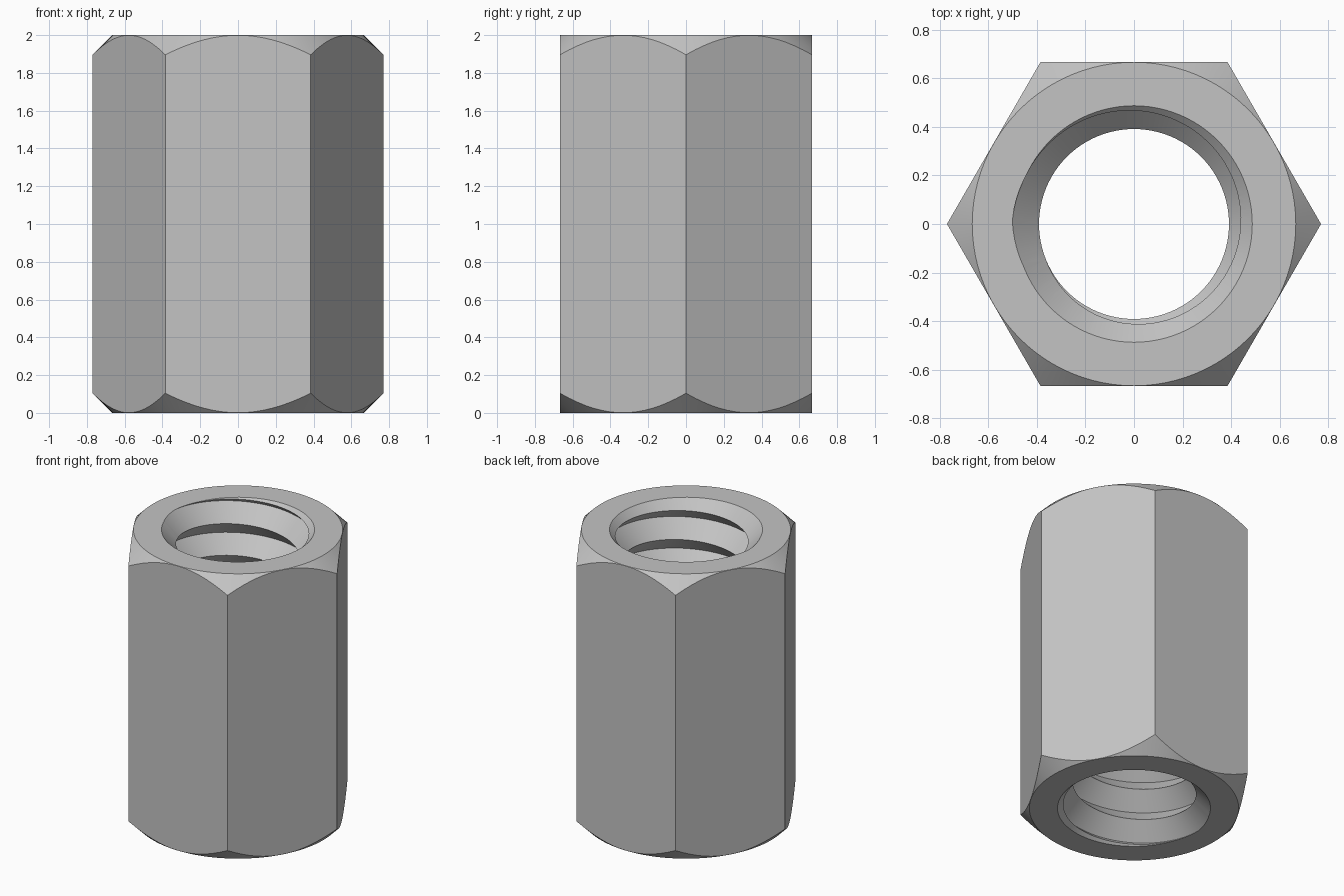
import bpy
import bmesh
from math import cos, sin, tau, pi

HEIGHT = 2.0
CORNER = 0.77       # centre to hexagon corner
FLAT = 0.666        # centre to hexagon flat
MINOR, MAJOR = 0.391, 0.501
PITCH = 0.222
SINK = 0.487        # countersink radius at each end
SEGMENTS = 96

if "Cube" in bpy.data.objects:
    bpy.data.objects.remove(bpy.data.objects["Cube"], do_unlink=True)

steel = bpy.data.materials.new("grey steel")
steel.use_nodes = True
colour = (0.55, 0.55, 0.55, 1)
steel.diffuse_color = colour
steel.node_tree.nodes["Principled BSDF"].inputs["Base Color"].default_value = colour


def finish(name, bm):
    """Turn a bmesh into a linked object with outward normals."""
    bmesh.ops.recalc_face_normals(bm, faces=bm.faces)
    mesh = bpy.data.meshes.new(name)
    bm.to_mesh(mesh)
    bm.free()
    mesh.materials.append(steel)
    obj = bpy.data.objects.new(name, mesh)
    bpy.context.collection.objects.link(obj)
    return obj


def turned(name, profile, sides):
    """Closed solid of revolution from (radius, z) pairs."""
    bm = bmesh.new()
    rings = [[bm.verts.new((r * cos(tau * i / sides), r * sin(tau * i / sides), z))
              for i in range(sides)] for r, z in profile]
    for low, high in zip(rings, rings[1:]):
        for i in range(sides):
            j = (i + 1) % sides
            bm.faces.new((low[i], low[j], high[j], high[i]))
    bm.faces.new(rings[0])
    bm.faces.new(rings[-1])
    return finish(name, bm)


def thread(name, turns):
    """Closed screw-shaped solid with a sharp V thread, right-handed."""
    n = SEGMENTS
    start = 1.89 - PITCH * (turns - 2)

    def helix(radius, offset, count):
        return [bm.verts.new((radius * cos(tau * j / n - pi),
                              radius * sin(tau * j / n - pi),
                              start + offset + PITCH * j / n)) for j in range(count)]

    bm = bmesh.new()
    crest = helix(MINOR, 0, n * (turns + 1) + 1)
    root = helix(MAJOR, PITCH / 2, n * turns + 1)
    for j in range(n * turns):
        bm.faces.new((crest[j], crest[j + 1], root[j + 1], root[j]))
        bm.faces.new((root[j], root[j + 1], crest[j + n + 1], crest[j + n]))
    # Fan caps over the two open ends
    for loop in (crest[:n + 1] + [root[0]], crest[-n - 1:] + [root[-1]]):
        z = sum(v.co.z for v in loop) / len(loop)
        hub = bm.verts.new((0, 0, z))
        for a, b in zip(loop, loop[1:] + loop[:1]):
            bm.faces.new((a, b, hub))
    return finish(name, bm)


def carve(target, tool, operation):
    """Apply a boolean and remove its tool."""
    tool.hide_render = True
    mod = target.modifiers.new(tool.name, "BOOLEAN")
    mod.operation = operation
    mod.solver = "EXACT"
    mod.object = tool
    bpy.context.view_layer.objects.active = target
    bpy.ops.object.modifier_apply(modifier=mod.name)
    bpy.data.objects.remove(tool, do_unlink=True)


# Hexagonal body with conical chamfers at both ends
nut = turned("hex_coupling_nut", [(CORNER, -0.1), (CORNER, HEIGHT + 0.1)], 6)
carve(nut, turned("chamfer_envelope", [(FLAT, 0), (FLAT + 0.2, 0.2),
                                       (FLAT + 0.2, HEIGHT - 0.2), (FLAT, HEIGHT)],
                  SEGMENTS), "INTERSECT")

# Threaded bore
carve(nut, thread("thread_cutter", 12), "DIFFERENCE")

# Countersink at each end of the bore
for name, end, out in (("lower_sink", 0, -1), ("upper_sink", HEIGHT, 1)):
    cone = [(SINK + 0.1, end + out * 0.1), (SINK - 0.2, end - out * 0.2)]
    carve(nut, turned(name, cone, SEGMENTS), "DIFFERENCE")

# Smooth curved surfaces, keep hard edges
bpy.ops.object.select_all(action="DESELECT")
nut.select_set(True)
bpy.context.view_layer.objects.active = nut
bpy.ops.object.shade_smooth_by_angle(angle=0.5)
